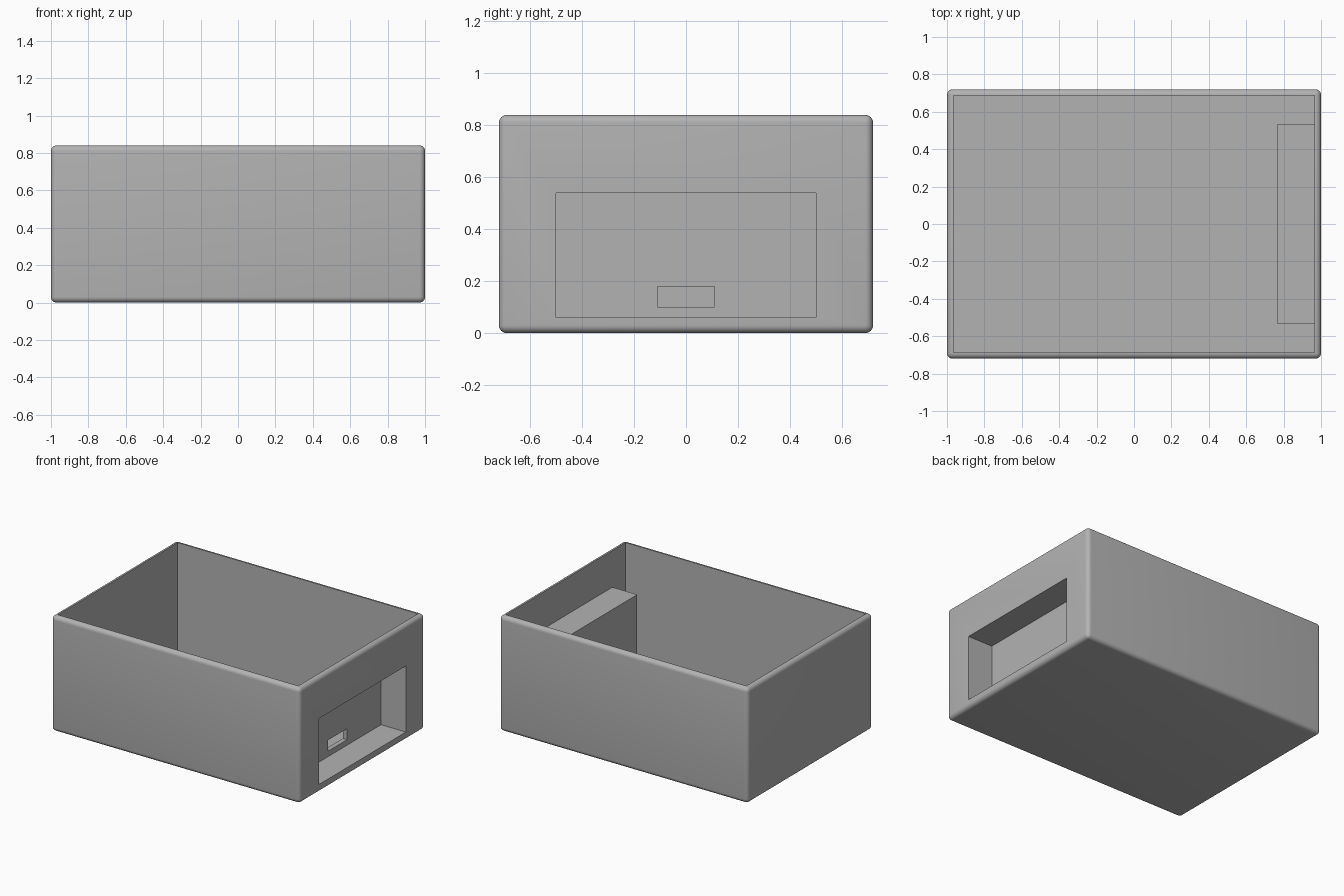
import bpy
import bmesh

default = bpy.data.objects.get("Cube")
if default:
    bpy.data.objects.remove(default, do_unlink=True)

LENGTH, WIDTH, HEIGHT = 2.0, 1.44, 0.84
WALL = 0.034
X, Y = LENGTH / 2, WIDTH / 2
RECESS_X = 0.8        # back plane of the side recess
RECESS_Y = 0.5        # half width of the recess
RECESS_Z = (0.06, 0.54)

grey = bpy.data.materials.new("plain_grey")
grey.use_nodes = True
colour = (0.45, 0.45, 0.45, 1)
grey.diffuse_color = colour
grey.node_tree.nodes["Principled BSDF"].inputs["Base Color"].default_value = colour


def box(name, low, high, round_radius=0):
    """Box between two corners, optionally rounded everywhere but the top rim."""
    bm = bmesh.new()
    bmesh.ops.create_cube(bm, size=1)
    for v in bm.verts:
        v.co = [low[i] if v.co[i] < 0 else high[i] for i in range(3)]
    if round_radius:
        edges = [e for e in bm.edges if min(v.co.z for v in e.verts) < high[2]]
        bmesh.ops.bevel(bm, geom=edges, offset=round_radius, segments=6,
                        profile=0.5, affect='EDGES')
        # Trim the rounded corners flush with the rim
        for v in bm.verts:
            v.co.z = min(v.co.z, high[2])
    mesh = bpy.data.meshes.new(name)
    bm.to_mesh(mesh)
    bm.free()
    obj = bpy.data.objects.new(name, mesh)
    bpy.context.collection.objects.link(obj)
    mesh.materials.append(grey)
    return obj


def combine(target, tool, operation):
    """Apply a boolean and discard the tool."""
    mod = target.modifiers.new(tool.name, 'BOOLEAN')
    mod.object, mod.operation, mod.solver = tool, operation, 'EXACT'
    bpy.context.view_layer.objects.active = target
    bpy.ops.object.modifier_apply(modifier=mod.name)
    bpy.data.objects.remove(tool, do_unlink=True)


# Rounded outer shell, hollowed from above
case = box("open_case", (-X, -Y, 0), (X, Y, HEIGHT), 0.03)
combine(case, box("cavity", (WALL - X, WALL - Y, WALL),
                  (X - WALL, Y - WALL, HEIGHT + 0.1)), 'DIFFERENCE')

# Housing inside the right wall, embedded into wall and floor
combine(case, box("recess_housing", (RECESS_X - WALL, -RECESS_Y - WALL, WALL / 2),
                  (X - WALL / 2, RECESS_Y + WALL, RECESS_Z[1] + WALL)), 'UNION')

# Recess opening outward, with a slot through its back
combine(case, box("recess", (RECESS_X, -RECESS_Y, RECESS_Z[0]),
                  (X + 0.1, RECESS_Y, RECESS_Z[1])), 'DIFFERENCE')
combine(case, box("slot", (RECESS_X - 0.1, -0.11, 0.1),
                  (RECESS_X + 0.1, 0.11, 0.18)), 'DIFFERENCE')

bpy.ops.object.select_all(action='DESELECT')
case.select_set(True)
bpy.context.view_layer.objects.active = case
bpy.ops.object.shade_smooth_by_angle(angle=0.6)
